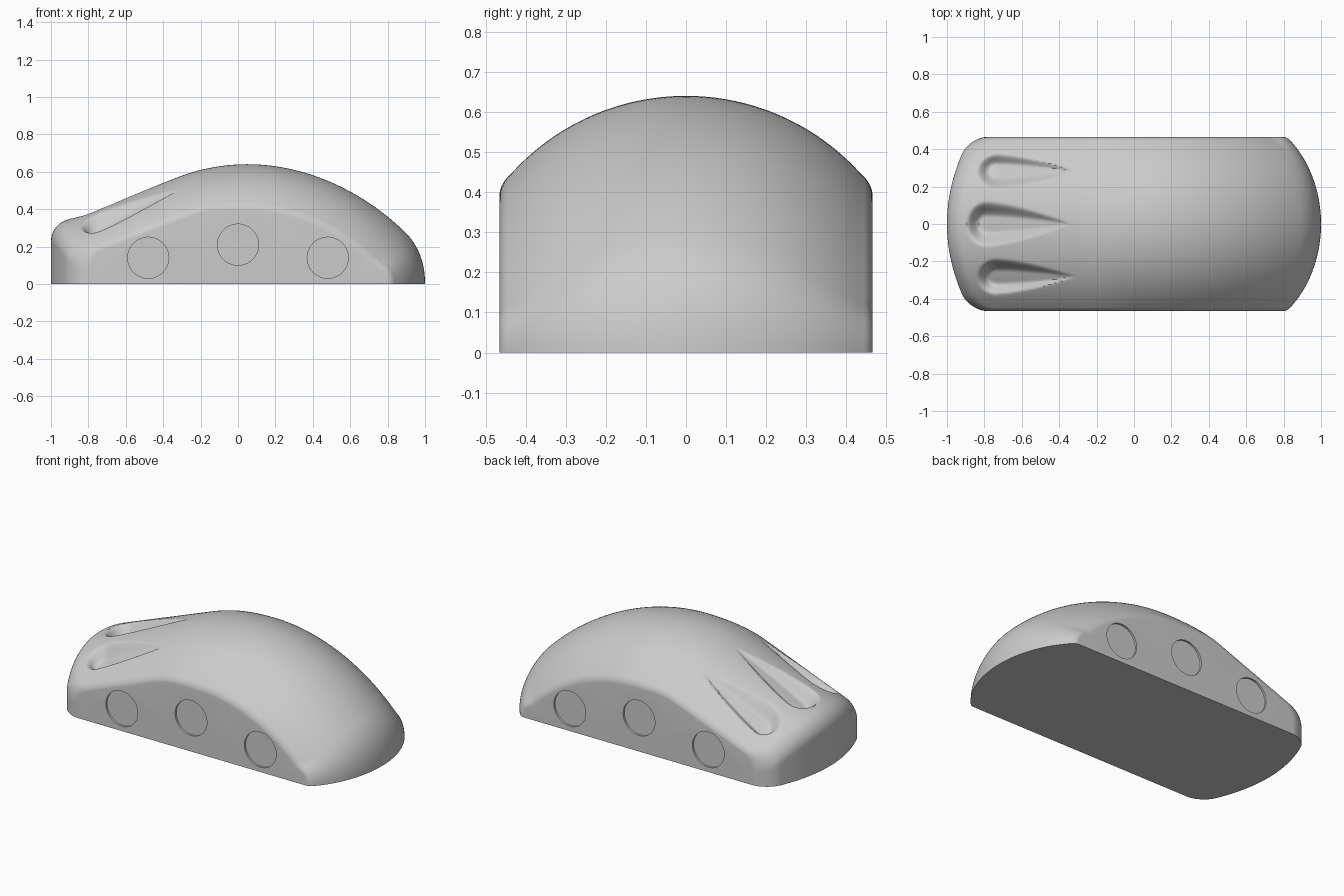
import bpy, bmesh, math
from mathutils import Vector

if "Cube" in bpy.data.objects:
    bpy.data.objects.remove(bpy.data.objects["Cube"])

grey = bpy.data.materials.new("plain_grey")
grey.use_nodes = True
colour = (0.6, 0.6, 0.6, 1)
grey.diffuse_color = colour
grey.node_tree.nodes["Principled BSDF"].inputs["Base Color"].default_value = colour

HALF = 0.465                  # half width of the body
TILT = math.radians(21)       # slope of the low end
ARC = 1.03                    # radius of the crown
ROUND = 0.12                  # rounding of the low end's rim
# scoops: start x, end x, centre y, half width, depth
SCOOPS = [(-0.90, -0.34, 0, 0.125, 0.085)] + \
         [(-0.845, -0.31, s * 0.282, 0.1, 0.075) for s in (1, -1)]


def smooth(a, b, t):
    t = min(1, max(0, (t - a) / (b - a)))
    return t * t * (3 - 2 * t)


def bezier(p, t):
    """Point and outward normal on a cubic in the x-z plane."""
    a, b, c, d = (Vector(q) for q in p)
    u = 1 - t
    pos = a * u**3 + b * 3 * u * u * t + c * 3 * u * t * t + d * t**3
    tan = (b - a) * u * u + (c - b) * 2 * u * t + (d - c) * t * t
    return pos, Vector((-tan.y, tan.x)).normalized()


def drop(y):
    """How far the skin lies inside the centre profile at this y."""
    y, edge = abs(y), 0.44
    dome = 0.587 - math.sqrt(0.587**2 - min(y, edge)**2)
    if y <= edge:
        return dome
    k = (y - edge) / (HALF - edge)
    return dome + 0.02 * k + 0.03 * (1 - math.sqrt(max(0, 1 - k * k)))


def low_end(y):
    """Plan outline of the low end, with rounded corners."""
    y = abs(y)
    c = max(0, y - (HALF - 0.09))
    return -1 + y * y / 1.75 + 0.09 - math.sqrt(max(0, 0.09**2 - c * c))


def scoop(x, y):
    cut = 0
    for x0, x1, yc, w, depth in SCOOPS:
        head = 0.11
        v, u = abs(y - yc) / w, x - x0 - head
        if u < 0:
            q, k = math.hypot(v, u / head), 1
        else:
            t = u / (x1 - x0 - head)
            if t >= 1:
                continue
            q, k = v / (1 - t**1.5), 1 - t
        cut = max(cut, depth * k * (1 - smooth(0.3, 1, q)))
    return cut


def row(y):
    """One lengthwise section of the skin, from floor to floor."""
    d, xl = drop(y), low_end(y)
    up = Vector((-math.sin(TILT), math.cos(TILT)))
    centre = Vector((0.05, 0.64 - ARC))
    join = centre + up * (ARC - d * 0.88)
    cx = xl + ROUND
    cz = join.y + math.tan(TILT) * (cx - join.x) - ROUND / math.cos(TILT)
    pts = [Vector((xl, cz * i / 6)) for i in range(6)]
    for i in range(15):
        a = math.pi - (math.pi / 2 - TILT) * i / 14
        pts.append(Vector((cx + ROUND * math.cos(a), cz + ROUND * math.sin(a))))
    start = pts[-1]
    pts += [start.lerp(join, i / 64) for i in range(1, 65)]
    for i in range(1, 21):
        a = TILT * (1 - i / 20)
        s = 0.88 + 0.12 * smooth(0, 1, i / 20)
        pts.append(centre + Vector((-math.sin(a), math.cos(a))) * (ARC - d * s))
    crown = [(0.05, 0.64), (0.38, 0.64), (0.69, 0.48), (0.9, 0.27)]
    nose = [(0.9, 0.27), (0.955, 0.212), (1, 0.13), (1, 0)]
    for curve, n, fade in ((crown, 36, 0), (nose, 18, 0.2)):
        for i in range(1, n + 1):
            p, normal = bezier(curve, i / n)
            pts.append(p - normal * d * (1 - fade * smooth(0, 1, i / n)))
    return [(p.x, y, max(0, p.y - scoop(p.x, y))) for p in pts]


# Body skin, side walls and underside
half = [0.43 * i / 52 for i in range(53)]
half += [0.43 + (HALF - 0.43) * math.sin(math.pi / 2 * i / 9) for i in range(1, 10)]
ys = [-y for y in reversed(half[1:])] + half
bm = bmesh.new()
rows = [[bm.verts.new(p) for p in row(y)] for y in ys]
for a, b in zip(rows, rows[1:]):
    for i in range(len(a) - 1):
        bm.faces.new((a[i], a[i + 1], b[i + 1], b[i]))
bm.faces.new(rows[0])
bm.faces.new(rows[-1])
bm.faces.new([r[0] for r in rows] + [r[-1] for r in reversed(rows)])
bmesh.ops.recalc_face_normals(bm, faces=bm.faces)
mesh = bpy.data.meshes.new("body")
bm.to_mesh(mesh)
bm.free()
mesh.materials.append(grey)
body = bpy.data.objects.new("body", mesh)
bpy.context.collection.objects.link(body)
bpy.context.view_layer.objects.active = body

# Three shallow round recesses in each side wall
for side in (1, -1):
    for x, z in ((-0.48, 0.14), (0, 0.21), (0.48, 0.14)):
        bpy.ops.mesh.primitive_cylinder_add(
            vertices=48, radius=0.11, depth=0.04,
            location=(x, side * (HALF + 0.008), z), rotation=(math.pi / 2, 0, 0))
        cutter = bpy.context.object
        cutter.name = "recess_cutter"
        cutter.hide_render = True
        cutter.data.materials.append(grey)
        bpy.context.view_layer.objects.active = body
        mod = body.modifiers.new("recess", "BOOLEAN")
        mod.operation, mod.solver, mod.object = "DIFFERENCE", "EXACT", cutter
        bpy.ops.object.modifier_apply(modifier=mod.name)
        bpy.data.objects.remove(cutter)

bpy.ops.object.select_all(action="DESELECT")
body.select_set(True)
bpy.context.view_layer.objects.active = body
bpy.ops.object.shade_smooth_by_angle(angle=math.radians(30))
